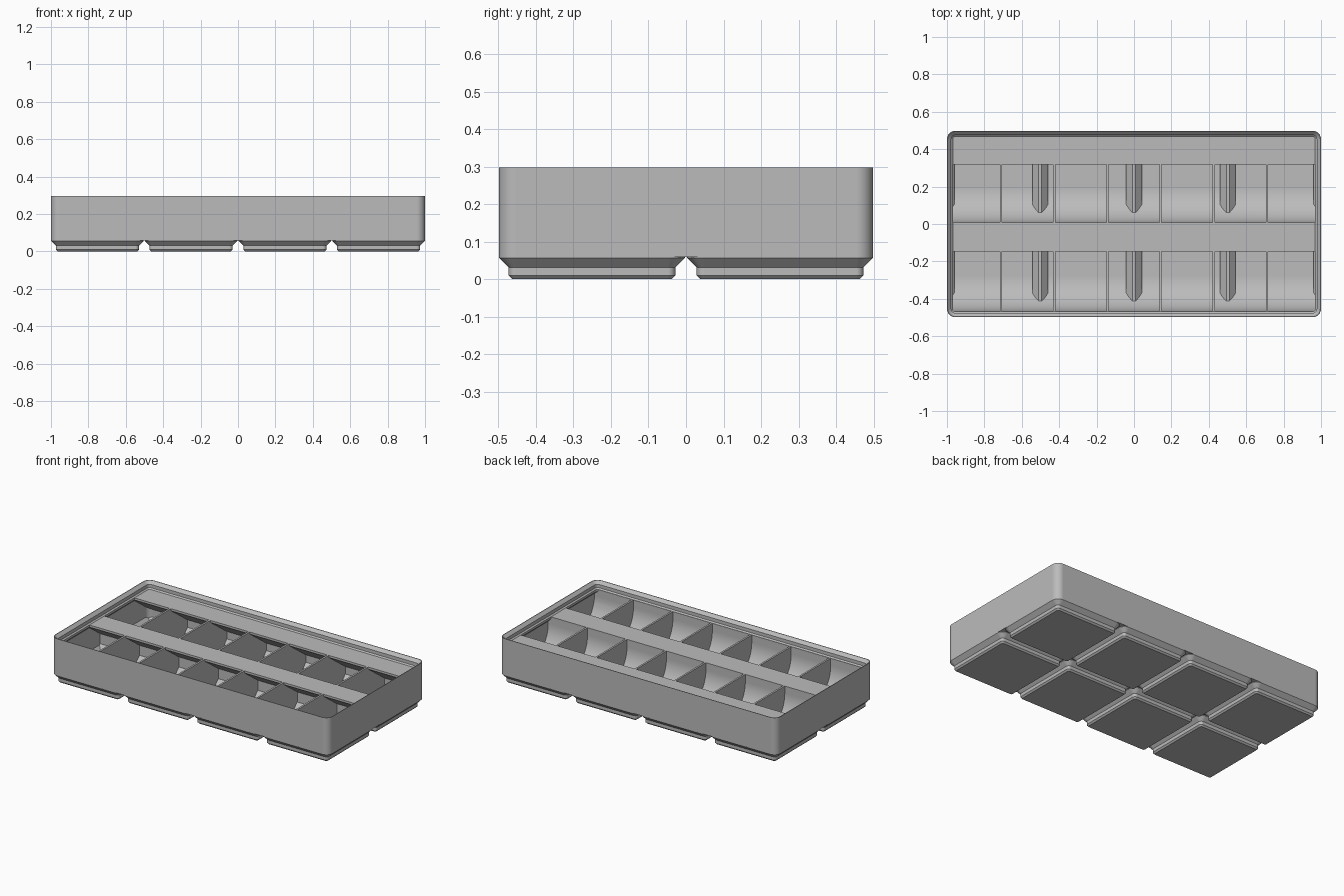
import bpy, bmesh, math

cube = bpy.data.objects.get("Cube")
if cube:
    bpy.data.objects.remove(cube, do_unlink=True)

HALF_X, HALF_Y = 1.0, 0.4985     # outer half size
PITCH, FOOT = 0.5015, 0.2478     # foot spacing and half width
CORNER = 0.045
DECK, RIM = 0.25, 0.298          # heights of compartment tops and lip
FLOOR, SCOOP = 0.012, 0.19
CELL, DIVIDER = 0.2845, 0.012

grey = bpy.data.materials.new("plain grey")
grey.use_nodes = True
colour = (0.5, 0.5, 0.5, 1)
grey.diffuse_color = colour
grey.node_tree.nodes["Principled BSDF"].inputs["Base Color"].default_value = colour


def make_object(name, bm):
    bmesh.ops.recalc_face_normals(bm, faces=bm.faces)
    mesh = bpy.data.meshes.new(name)
    bm.to_mesh(mesh)
    bm.free()
    mesh.materials.append(grey)
    obj = bpy.data.objects.new(name, mesh)
    bpy.context.collection.objects.link(obj)
    return obj


def rounded_rect(hx, hy, r, steps=6):
    points = []
    for quarter, (sx, sy) in enumerate([(1, 1), (-1, 1), (-1, -1), (1, -1)]):
        for k in range(steps + 1):
            a = (quarter + k / steps) * math.pi / 2
            points.append((sx * (hx - r) + r * math.cos(a),
                           sy * (hy - r) + r * math.sin(a)))
    return points


def loft(bm, hx, hy, profile, cx=0, cy=0):
    """Stack rounded rectangles; profile holds (inset, height) pairs."""
    rings = []
    for inset, z in profile:
        outline = rounded_rect(hx - inset, hy - inset, max(CORNER - inset, 0.008))
        rings.append([bm.verts.new((cx + x, cy + y, z)) for x, y in outline])
    for low, high in zip(rings, rings[1:]):
        for i in range(len(low)):
            j = (i + 1) % len(low)
            bm.faces.new((low[i], low[j], high[j], high[i]))
    bm.faces.new(rings[0])
    bm.faces.new(rings[-1])


def prism(bm, profile, start, end, axis):
    """Extrude a (side, height) profile along x or y."""
    def place(t, s, z):
        return (t, s, z) if axis == "x" else (s, t, z)
    a, b = [[bm.verts.new(place(t, s, z)) for s, z in profile] for t in (start, end)]
    for i in range(len(a)):
        j = (i + 1) % len(a)
        bm.faces.new((a[i], a[j], b[j], b[i]))
    bm.faces.new(a)
    bm.faces.new(b)


def boolean(target, tool, operation):
    mod = target.modifiers.new("cut", "BOOLEAN")
    mod.operation, mod.solver, mod.object = operation, "EXACT", tool
    bpy.ops.object.select_all(action="DESELECT")
    bpy.context.view_layer.objects.active = target
    target.select_set(True)
    bpy.ops.object.modifier_apply(modifier=mod.name)


# Outer body with the stacking lip
bm = bmesh.new()
loft(bm, HALF_X, HALF_Y, [(0, 0.0597), (0, RIM), (0.004, RIM), (0.0227, 0.2793),
                          (0.0227, 0.2578), (0.031, DECK)])
body = make_object("bin_body", bm)

# Stepped feet
bm = bmesh.new()
for col in range(4):
    for row in range(2):
        loft(bm, FOOT, FOOT, [(0.0352, 0), (0.0257, 0.0096), (0.0257, 0.031),
                              (0, 0.0567), (0, 0.0597)],
             (col - 1.5) * PITCH, (row - 0.5) * PITCH)
feet = make_object("feet", bm)


# Compartment side profile: curved scoop in front, sloping label shelf behind
def compartment(front, back, shelf):
    points = [(front, 0.275)]
    for k in range(17):
        a = k / 16 * math.pi / 2
        points.append((front + SCOOP * (1 - math.cos(a)),
                       FLOOR + SCOOP * (1 - math.sin(a))))
    under = DECK - 0.014
    points += [(back, FLOOR), (back, under - (back - shelf) * math.tan(math.radians(36))),
               (shelf, under), (shelf, 0.275)]
    return points


bm = bmesh.new()
for profile in (compartment(-0.466, -0.007, -0.146), compartment(0.007, 0.495, 0.317)):
    for i in range(7):
        x = (i - 3) * CELL
        half = (CELL - DIVIDER) / 2
        prism(bm, profile, x - half, x + half, "x")
cavity = make_object("compartment_cutter", bm)

# Inner limit of the walls, narrowing under the lip
bm = bmesh.new()
loft(bm, HALF_X, HALF_Y, [(0.0113, -0.02), (0.0113, 0.2163), (0.031, 0.236), (0.031, 0.3)])
envelope = make_object("wall_limit", bm)
boolean(cavity, envelope, "INTERSECT")

# Raised floor ridges above the gaps between feet
helpers = [cavity, envelope]
for axis, count, reach in (("y", 5, 0.6), ("x", 3, 1.1)):
    bm = bmesh.new()
    for i in range(count):
        c = (i - (count - 1) / 2) * PITCH
        side = [(0.042, -0.01), (0.042, 0.036), (0.008, 0.07)]
        profile = [(c - w, z) for w, z in side] + [(c + w, z) for w, z in reversed(side)]
        prism(bm, profile, -reach, reach, axis)
    ridges = make_object("floor_ridges_" + axis, bm)
    boolean(cavity, ridges, "DIFFERENCE")
    helpers.append(ridges)

# Hollow out the solid parts and shade them
for part in (body, feet):
    boolean(part, cavity, "DIFFERENCE")
    bpy.ops.object.shade_smooth_by_angle(angle=math.radians(30))
    part.modifiers.new("even shading", "WEIGHTED_NORMAL").keep_sharp = True
for helper in helpers:
    bpy.data.objects.remove(helper, do_unlink=True)
